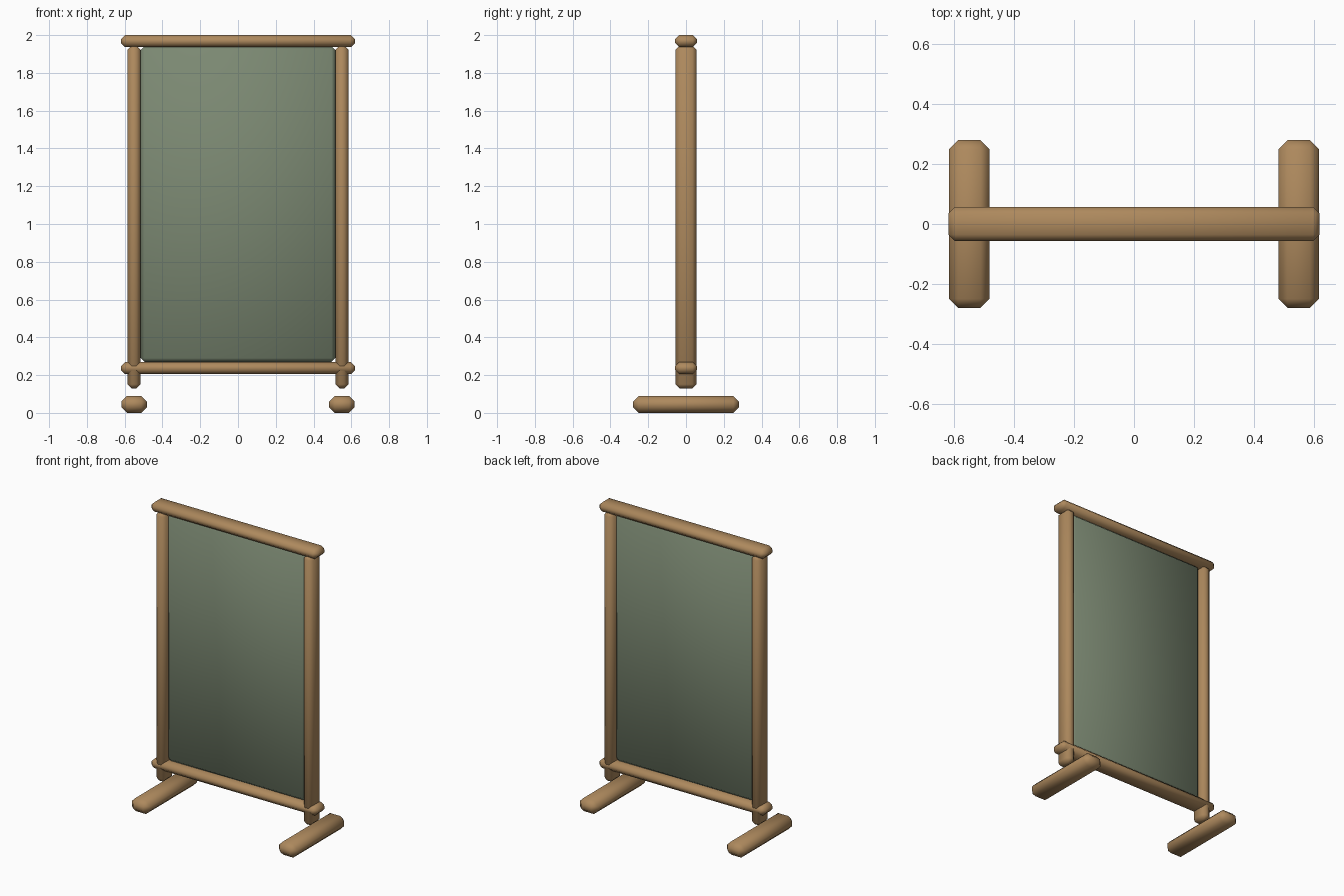
import bpy, bmesh

if "Cube" in bpy.data.objects:
    bpy.data.objects.remove(bpy.data.objects["Cube"])


def material(name, color):
    m = bpy.data.materials.new(name)
    m.diffuse_color = color
    m.use_nodes = True
    m.node_tree.nodes["Principled BSDF"].inputs["Base Color"].default_value = m.diffuse_color
    return m


wood = material("wood", (0.42, 0.25, 0.11, 1))
green = material("green_board", (0.20, 0.25, 0.17, 1))


def block(name, center, size, bevel, mat):
    """Chamfered, smooth-shaded box."""
    bm = bmesh.new()
    bmesh.ops.create_cube(bm, size=1)
    bmesh.ops.scale(bm, vec=size, verts=bm.verts)
    bmesh.ops.bevel(bm, geom=bm.edges[:], offset=bevel, segments=1,
                    profile=0.5, affect='EDGES')
    for f in bm.faces:
        f.smooth = True
    mesh = bpy.data.meshes.new(name)
    bm.to_mesh(mesh)
    bm.free()
    mesh.materials.append(mat)
    ob = bpy.data.objects.new(name, mesh)
    ob.location = center
    bpy.context.collection.objects.link(ob)
    return ob


# Board panel, set back inside the frame
block("panel", (0, 0, 1.105), (1.03, 0.05, 1.67), 0.02, green)

# Horizontal rails overhanging the posts
block("top_rail", (0, 0, 1.968), (1.24, 0.115, 0.064), 0.022, wood)
block("bottom_rail", (0, 0, 0.237), (1.24, 0.115, 0.064), 0.022, wood)

# Upright posts and the feet below them
for side, s in (("left", -1), ("right", 1)):
    block(side + "_post", (s * 0.55, 0, 1.037), (0.07, 0.11, 1.815), 0.022, wood)
    block(side + "_foot", (s * 0.55, 0, 0.045), (0.135, 0.56, 0.09), 0.03, wood)
